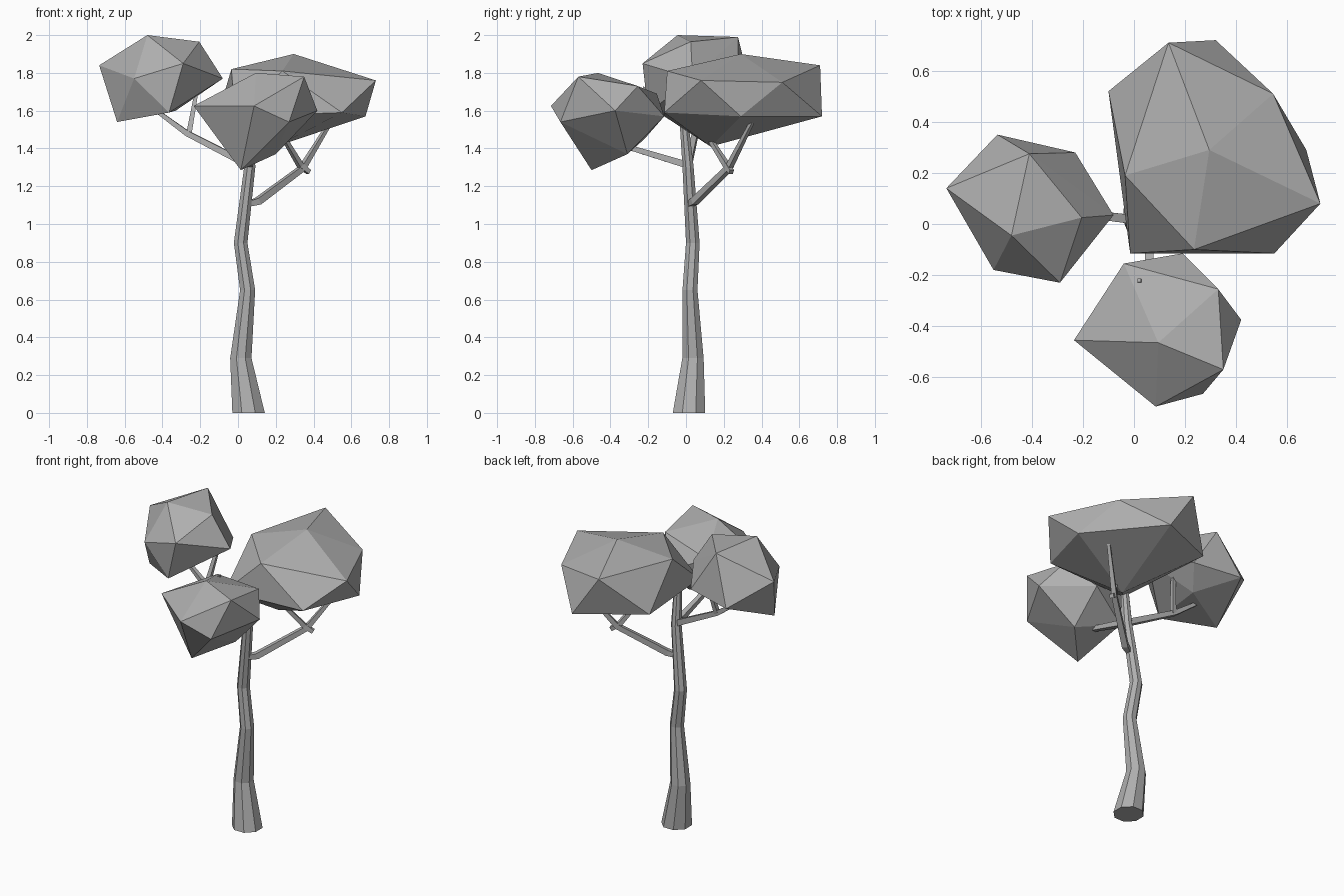
import bpy, bmesh, math
from mathutils import Vector

# Dark neutral grey shared by every part
grey = bpy.data.materials.new("dark_grey")
grey.diffuse_color = (.43, .43, .43, 1)


def finish(name, bm):
    bmesh.ops.recalc_face_normals(bm, faces=bm.faces)
    me = bpy.data.meshes.new(name)
    bm.to_mesh(me)
    bm.free()
    me.materials.append(grey)
    ob = bpy.data.objects.new(name, me)
    bpy.context.collection.objects.link(ob)
    return ob


def tube(name, path, sides, level=False):
    """Loft polygon rings along (x, y, z, radius) stations."""
    bm = bmesh.new()
    pts = [Vector(p[:3]) for p in path]
    rings = []
    for i, p in enumerate(pts):
        d = (pts[min(i + 1, len(pts) - 1)] - pts[max(i - 1, 0)]).normalized()
        if level:
            u, v = Vector((1, 0, 0)), Vector((0, 1, 0))
        else:
            ref = Vector((0, 0, 1)) if abs(d.z) < 0.9 else Vector((0, 1, 0))
            u = d.cross(ref).normalized()
            v = d.cross(u)
        ring = []
        for k in range(sides):
            a = 2 * math.pi * (k + 0.5) / sides
            ring.append(bm.verts.new(p + path[i][3] * (u * math.cos(a) + v * math.sin(a))))
        rings.append(ring)
    for a, b in zip(rings, rings[1:]):
        for k in range(sides):
            n = (k + 1) % sides
            bm.faces.new((a[k], a[n], b[n], b[k]))
    bm.faces.new(rings[0])
    bm.faces.new(rings[-1])
    return finish(name, bm)


def crown(name, pts):
    """Faceted leaf clump: a twelve-cornered hull."""
    bm = bmesh.new()
    vs = [bm.verts.new(p) for p in pts]
    bmesh.ops.convex_hull(bm, input=vs)
    return finish(name, bm)


# Crooked trunk, flared at the foot
tube("trunk", [(.056, .016, 0, .093), (.015, .037, .29, .061), (.051, .021, .65, .043),
               (.014, .036, .90, .039), (.062, .011, 1.3, .032), (.065, -.02, 1.65, .022)],
     8, level=True)

# Forked branches: a main limb and a side twig for each crown
tube("right_branch", [(.05, .02, 1.105, .02), (.105, .045, 1.12, .026),
                      (.34, .225, 1.295, .022), (.49, .35, 1.54, .013)], 4)
tube("right_twig", [(.375, .24, 1.275, .018), (.33, .215, 1.31, .02), (.24, .12, 1.46, .015)], 4)
tube("left_branch", [(.06, .01, 1.31, .026), (-.27, .05, 1.48, .021),
                     (-.46, .07, 1.62, .013)], 4)
tube("left_twig", [(-.26, .05, 1.475, .02), (-.22, .10, 1.70, .014)], 4)
tube("front_branch", [(.06, .015, 1.31, .026), (.06, -.30, 1.405, .019),
                      (.08, -.42, 1.5, .013)], 4)
tube("front_twig", [(.06, -.29, 1.42, .018), (.02, -.22, 1.725, .01)], 4)

# Leaf clumps
crown("left_crown", [(-.735, .14, 1.84), (-.48, -.045, 2), (-.205, .025, 1.965),
                     (-.29, -.23, 1.85), (-.55, -.18, 1.77), (-.08, .035, 1.77),
                     (-.365, -.2, 1.59), (-.64, 0, 1.54), (-.535, .35, 1.69),
                     (-.23, .28, 1.71), (-.41, .275, 1.99), (-.33, .15, 1.6)])
crown("right_crown", [(.295, .29, 1.9), (-.035, .19, 1.82), (.135, .71, 1.84),
                      (.545, .51, 1.75), (.73, .08, 1.76), (.235, -.1, 1.81),
                      (.55, -.115, 1.59), (.675, .29, 1.57), (.32, .72, 1.57),
                      (-.1, .52, 1.6), (-.015, -.115, 1.57), (.2, .13, 1.41)])
crown("front_crown", [(.095, -.465, 1.8), (.35, -.57, 1.78), (.33, -.255, 1.73),
                      (-.04, -.155, 1.69), (-.235, -.455, 1.625), (.085, -.715, 1.625),
                      (.27, -.665, 1.54), (.42, -.375, 1.6), (.19, -.115, 1.57),
                      (.015, -.5, 1.285), (.2, -.31, 1.37), (-.08, -.22, 1.45)])
